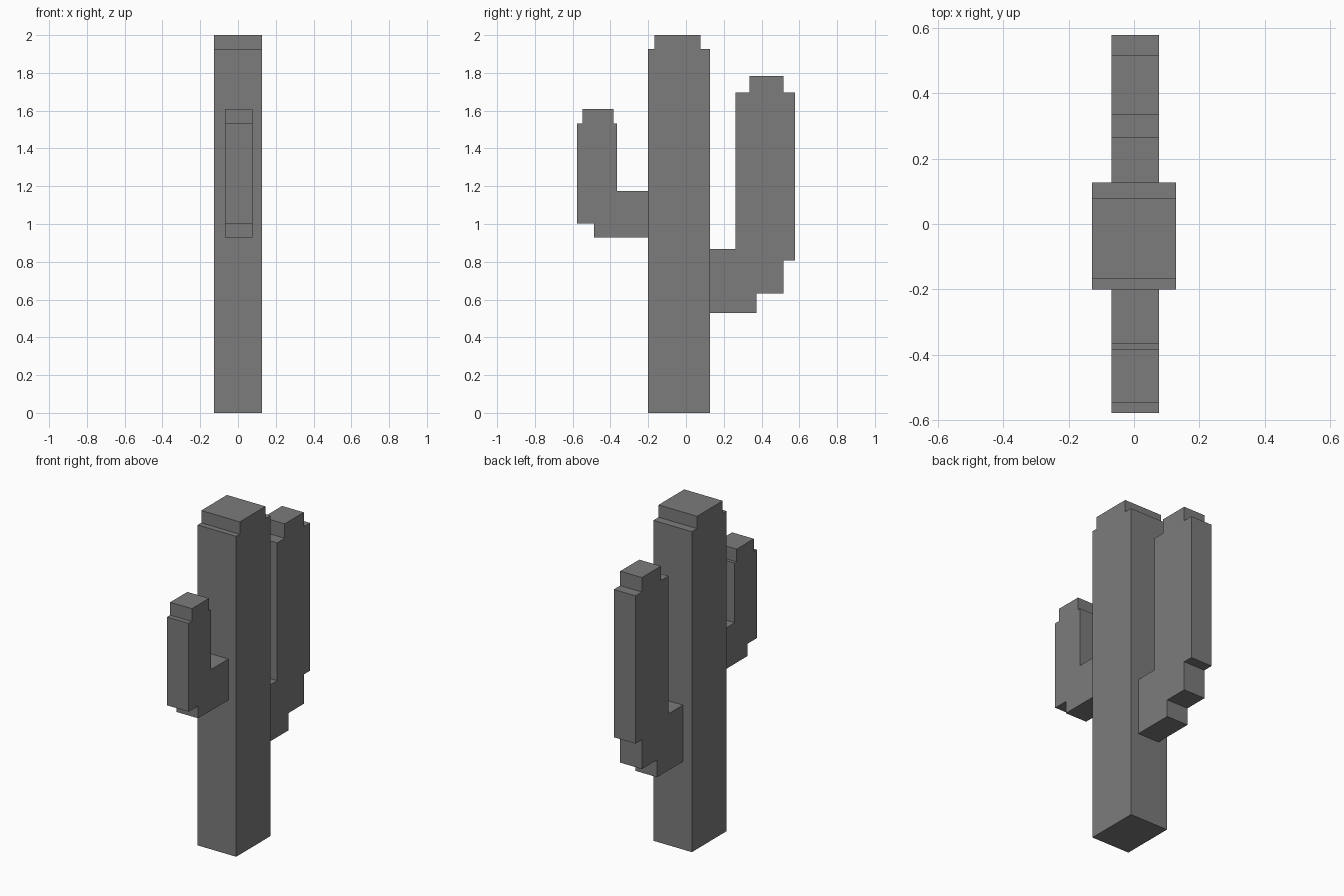
import bpy
import bmesh

if "Cube" in bpy.data.objects:
    bpy.data.objects.remove(bpy.data.objects["Cube"])

# Dark grey for every part
dark = bpy.data.materials.new("dark_grey")
dark.diffuse_color = (0.2, 0.2, 0.2, 1)
dark.use_nodes = True
dark.node_tree.nodes["Principled BSDF"].inputs["Base Color"].default_value = dark.diffuse_color


def extrude_profile(name, points, x0, x1):
    """Solid made from a (y, z) outline extruded along x."""
    bm = bmesh.new()
    face = bm.faces.new([bm.verts.new((x0, y, z)) for y, z in points])
    result = bmesh.ops.extrude_face_region(bm, geom=[face])
    moved = [v for v in result["geom"] if isinstance(v, bmesh.types.BMVert)]
    bmesh.ops.translate(bm, verts=moved, vec=(x1 - x0, 0, 0))
    bmesh.ops.recalc_face_normals(bm, faces=bm.faces)
    mesh = bpy.data.meshes.new(name)
    bm.to_mesh(mesh)
    bm.free()
    mesh.materials.append(dark)
    obj = bpy.data.objects.new(name, mesh)
    bpy.context.collection.objects.link(obj)
    return obj


# Trunk with stepped top
extrude_profile("trunk", [
    (-0.20, 0), (0.127, 0), (0.127, 1.926), (0.078, 1.926),
    (0.078, 2.0), (-0.166, 2.0), (-0.166, 1.926), (-0.20, 1.926),
], -0.128, 0.128)

# Short front arm
extrude_profile("front_arm", [
    (-0.20, 0.928), (-0.487, 0.928), (-0.487, 1.002), (-0.577, 1.002),
    (-0.577, 1.533), (-0.547, 1.533), (-0.547, 1.61), (-0.384, 1.61),
    (-0.384, 1.533), (-0.365, 1.533), (-0.365, 1.175), (-0.20, 1.175),
], -0.068, 0.076)

# Tall back arm
extrude_profile("back_arm", [
    (0.127, 0.528), (0.372, 0.528), (0.372, 0.632), (0.516, 0.632),
    (0.516, 0.808), (0.577, 0.808), (0.577, 1.696), (0.516, 1.696),
    (0.516, 1.783), (0.335, 1.783), (0.335, 1.696), (0.263, 1.696),
    (0.263, 0.868), (0.127, 0.868),
], -0.068, 0.076)
